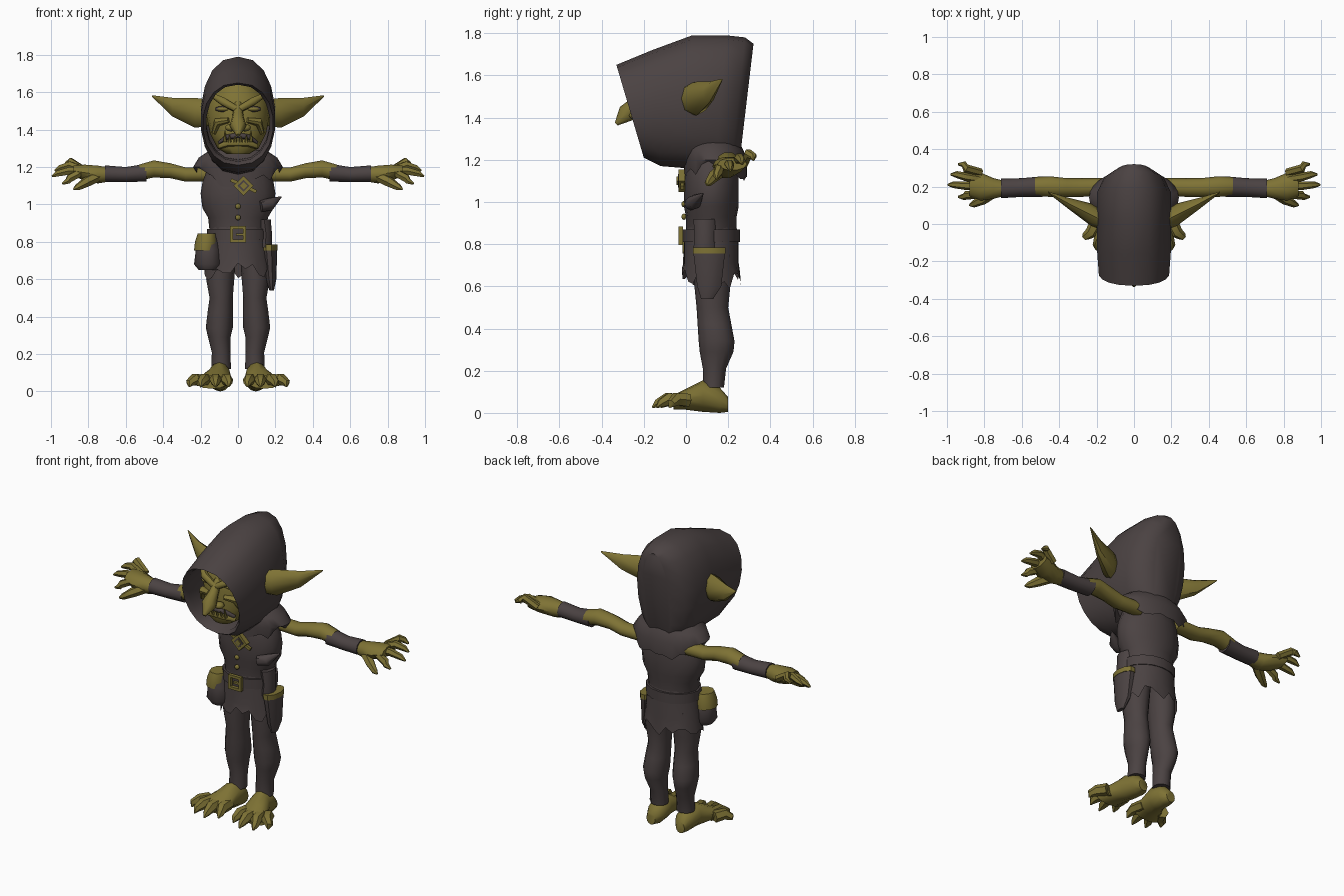
import bpy
import bmesh
import math
import random
from mathutils import Vector

random.seed(4)
default_cube = bpy.data.objects.get("Cube")
if default_cube:
    bpy.data.objects.remove(default_cube, do_unlink=True)


def make_material(name, colour):
    material = bpy.data.materials.new(name)
    material.use_nodes = True
    material.diffuse_color = (*colour, 1)
    material.node_tree.nodes["Principled BSDF"].inputs["Base Color"].default_value = (*colour, 1)
    return material


CLOTH = make_material("dark cloth", (.07, .055, .055))
SKIN = make_material("olive skin", (.21, .17, .035))


def finish(name, mesh_builder, material, mirrored=False, angle=45):
    """Turn a bmesh into a shaded, optionally mirrored object."""
    bmesh.ops.recalc_face_normals(mesh_builder, faces=mesh_builder.faces)
    mesh = bpy.data.meshes.new(name)
    mesh_builder.to_mesh(mesh)
    mesh_builder.free()
    mesh.materials.append(material)
    part = bpy.data.objects.new(name, mesh)
    bpy.context.scene.collection.objects.link(part)
    bpy.ops.object.select_all(action='DESELECT')
    part.select_set(True)
    bpy.context.view_layer.objects.active = part
    bpy.ops.object.shade_smooth_by_angle(angle=math.radians(angle))
    if mirrored:
        modifier = part.modifiers.new("mirror", 'MIRROR')
        modifier.use_clip = False
        modifier.use_mirror_merge = False
    return part


def skin_rings(name, rings, material, mirrored=False, cap_start=True, cap_end=True):
    """Bridge rings of points into one surface."""
    bm = bmesh.new()
    loops = [[bm.verts.new(point) for point in ring] for ring in rings]
    count = len(loops[0])
    for lower, upper in zip(loops, loops[1:]):
        for i in range(count):
            j = (i + 1) % count
            bm.faces.new((lower[i], lower[j], upper[j], upper[i]))
    if cap_start:
        bm.faces.new(loops[0])
    if cap_end:
        bm.faces.new(loops[-1])
    return finish(name, bm, material, mirrored)


def loft(name, axis, sections, material, mirrored=False, sides=12, hem=None, cap_start=True):
    """Ellipses along an axis: (position, centre a, centre b, radius a, radius b)."""
    rings = []
    for along, ca, cb, ra, rb in sections:
        ring = []
        for i in range(sides):
            angle = math.tau * i / sides
            point = [ca + ra * math.cos(angle), cb + rb * math.sin(angle)]
            point.insert("xyz".index(axis), along)
            ring.append(point)
        rings.append(ring)
    if hem:
        for point in rings[-1]:
            point[2] += hem(point)
    return skin_rings(name, rings, material, mirrored, cap_start, hem is None)


def tube(name, path, material, mirrored=False, sides=8):
    """Round tube through (x, y, z, radius) points."""
    centres = [Vector(p[:3]) for p in path]
    rings = []
    for k, centre in enumerate(centres):
        ahead = centres[min(k + 1, len(path) - 1)] - centres[max(k - 1, 0)]
        turn = ahead.to_track_quat('Z', 'Y')
        rings.append([centre + turn @ Vector((math.cos(a), math.sin(a), 0)) * path[k][3]
                      for a in (math.tau * i / sides for i in range(sides))])
    return skin_rings(name, rings, material, mirrored)


def block(name, centre, size, material, tilt=0):
    bm = bmesh.new()
    bmesh.ops.create_cube(bm, size=1)
    bmesh.ops.scale(bm, vec=size, verts=bm.verts)
    part = finish(name, bm, material)
    part.location = centre
    part.rotation_euler.y = math.radians(tilt)
    return part


def ball(name, centre, size, material, mirrored=False):
    bm = bmesh.new()
    bmesh.ops.create_icosphere(bm, subdivisions=2, radius=1)
    bmesh.ops.scale(bm, vec=size, verts=bm.verts)
    bmesh.ops.translate(bm, vec=centre, verts=bm.verts)
    return finish(name, bm, material, mirrored)


# Hood: tilted rings from the inner lining, round the rim, to the back
hood_rings = []
for top_y, top_z, low_y, low_z, width in (
        (-.05, 1.66, -.03, 1.24, .17), (-.3, 1.64, -.18, 1.23, .17), (-.33, 1.65, -.2, 1.21, .19),
        (-.16, 1.72, -.12, 1.17, .2), (.03, 1.79, 0, 1.16, .2), (.19, 1.79, .14, 1.15, .2),
        (.28, 1.78, .21, 1.15, .16), (.32, 1.75, .25, 1.16, .09)):
    top, low = Vector((0, top_y, top_z)), Vector((0, low_y, low_z))
    ring = []
    for i in range(18):
        angle = math.tau * i / 18
        side = math.copysign(abs(math.sin(angle)) ** .85, math.sin(angle))
        ring.append((top + low) / 2 + (top - low) / 2 * math.cos(angle) + Vector((side * width, 0, 0)))
    hood_rings.append(ring)
skin_rings("hood", hood_rings, CLOTH, cap_start=False)

# Head and face
loft("head", "z", [(1.27, 0, -.14, .06, .05), (1.3, 0, -.11, .11, .1), (1.38, 0, -.07, .15, .15),
                   (1.48, 0, -.05, .17, .16), (1.56, 0, -.05, .16, .15), (1.64, 0, -.04, .1, .11)],
     SKIN, sides=16)
tube("nose", [(0, -.19, 1.54, .02), (0, -.24, 1.47, .03), (0, -.28, 1.42, .045), (0, -.33, 1.37, .01)], SKIN)
ball("nostrils", (.04, -.24, 1.41), (.03, .03, .02), SKIN, True)
tube("brows", [(.01, -.22, 1.51, .018), (.08, -.21, 1.55, .022), (.15, -.14, 1.59, .012)], SKIN, True)
ball("eye_sockets", (.08, -.185, 1.51), (.045, .014, .016), CLOTH, True)
ball("eyes", (.08, -.19, 1.51), (.035, .016, .011), SKIN, True)
tube("cheeks", [(.05, -.21, 1.45, .014), (.11, -.18, 1.44, .024), (.13, -.16, 1.38, .012)], SKIN, True)
tube("mouth", [(-.1, -.175, 1.33, .01), (-.06, -.207, 1.36, .014), (0, -.22, 1.37, .015),
               (.06, -.207, 1.36, .014), (.1, -.175, 1.33, .01)], CLOTH)
tube("lower_lip", [(-.1, -.17, 1.31, .014), (-.05, -.205, 1.33, .02), (.05, -.205, 1.33, .02),
                   (.1, -.17, 1.31, .014)], SKIN)
for x, height in ((.07, .06), (.045, .035), (.015, .03)):
    tube("lower_teeth", [(x, -.22, 1.335, .011), (x, -.235, 1.335 + height, .002)], SKIN, True, 6)
loft("ears", "x", [(.15, .01, 1.49, .05, .07), (.23, .05, 1.49, .06, .08), (.35, .11, 1.52, .03, .05),
                   (.46, .17, 1.58, .004, .004)], SKIN, True, 8)

# Torso, ragged shoulder cape and ragged skirt
loft("torso", "z", [(.84, 0, .12, .15, .12), (.93, 0, .12, .16, .12), (.98, 0, .12, .19, .13),
                    (1.06, 0, .12, .2, .13), (1.12, 0, .12, .19, .13), (1.2, 0, .12, .16, .12),
                    (1.26, 0, .1, .09, .09)], CLOTH, sides=16)
loft("shoulder_cape", "z", [(1.29, 0, .13, .15, .12), (1.25, 0, .13, .21, .14), (1.2, 0, .14, .24, .15),
                            (1.1, 0, .14, .22, .15)], CLOTH, sides=28, cap_start=False,
     hem=lambda p: 1.8 * p[0] ** 2 + random.uniform(-.03, .03))
loft("skirt", "z", [(.88, 0, .12, .15, .12), (.8, 0, .12, .16, .13), (.71, 0, .12, .17, .13),
                    (.63, 0, .12, .18, .14)], CLOTH, sides=28, cap_start=False,
     hem=lambda p: random.uniform(-.05, .04) + (.05 if p[1] < .05 and abs(p[0]) < .08 else 0))
tube("chest_flap", [(.12, .02, .99, .03), (.17, .04, 1, .035), (.23, .08, 1.04, .004)], CLOTH)

# Belt, buckle, buttons and brooch
loft("belt", "z", [(.81, 0, .12, .165, .135), (.87, 0, .12, .165, .135)], CLOTH, sides=16)
for side in (-1, 1):
    block("buckle_post", (.036 * side, -.025, .84), (.016, .02, .085), SKIN)
    block("buckle_bar", (0, -.025, .84 + .036 * side), (.085, .02, .016), SKIN)
block("buckle_prong", (.01, -.025, .84), (.04, .015, .012), SKIN)
for height in (.93, .99):
    ball("button", (0, -.01, height), (.015, .012, .015), SKIN)
block("brooch", (.03, -.02, 1.1), (.075, .03, .075), SKIN, 45)
block("brooch_inlay", (.03, -.035, 1.1), (.045, .008, .045), CLOTH, 45)
block("brooch_stud", (.03, -.04, 1.1), (.028, .01, .028), SKIN, 45)
block("brooch_pin", (.03, -.018, 1.1), (.15, .015, .018), SKIN, 25)

# Pouch at the right hip
loft("pouch", "z", [(.65, -.16, .05, .05, .05), (.68, -.16, .05, .075, .07), (.76, -.16, .05, .065, .065),
                    (.83, -.16, .05, .05, .05)], CLOTH, sides=10)
loft("pouch_flap", "z", [(.755, -.175, .05, .06, .07), (.8, -.17, .05, .06, .07), (.845, -.165, .05, .05, .055)],
     SKIN, sides=10)

# Sheath at the left hip
loft("sheath", "z", [(.54, .18, .1, .012, .03), (.6, .175, .11, .03, .06), (.77, .165, .11, .045, .08)],
     CLOTH, sides=10)
loft("sheath_band", "z", [(.755, .165, .11, .047, .082), (.785, .165, .11, .047, .082)], SKIN, sides=10)
loft("sheath_handle", "z", [(.77, .145, .09, .035, .055), (.84, .15, .09, .032, .05), (.92, .14, .09, .035, .055)],
     CLOTH, sides=8)

# Arms, cuffs and hands
loft("arms", "x", [(.13, .2, 1.16, .045, .04), (.28, .195, 1.16, .05, .04), (.36, .195, 1.18, .05, .042),
                   (.45, .2, 1.19, .055, .048), (.53, .2, 1.17, .05, .045)], SKIN, True, 10)
loft("cuffs", "x", [(.49, .2, 1.17, .055, .05), (.6, .195, 1.16, .05, .042), (.71, .19, 1.165, .052, .046)],
     CLOTH, True, 10)
loft("hands", "x", [(.69, .19, 1.16, .04, .04), (.75, .19, 1.16, .055, .05), (.82, .2, 1.17, .075, .045),
                    (.88, .22, 1.18, .07, .03)], SKIN, True, 10)
for y_root, y_tip, x_tip, z_tip in ((.16, .145, .94, 1.11), (.2, .21, .995, 1.15),
                                    (.24, .265, .98, 1.18), (.275, .32, .94, 1.2)):
    middle = (y_root + y_tip) / 2
    tube("fingers", [(.82, y_root, 1.18, .022), (.9, middle, z_tip + .03, .023),
                     (x_tip - .03, y_tip, z_tip + .015, .018), (x_tip, y_tip, z_tip, .006)], SKIN, True, 6)
tube("thumbs", [(.75, .17, 1.15, .03), (.81, .13, 1.12, .028), (.86, .105, 1.09, .018), (.88, .1, 1.08, .005)],
     SKIN, True, 6)

# Legs, feet and clawed toes
loft("legs", "z", [(.75, .085, .13, .075, .09), (.6, .095, .125, .075, .085), (.5, .09, .125, .062, .075),
                   (.42, .095, .135, .068, .08), (.34, .1, .145, .072, .085), (.29, .1, .145, .06, .08),
                   (.21, .09, .135, .05, .055), (.12, .09, .13, .052, .05)], CLOTH, True)
loft("feet", "y", [(.2, .1, .04, .03, .035), (.16, .095, .06, .055, .06), (.08, .1, .08, .062, .075),
                   (0, .12, .065, .08, .05), (-.06, .14, .05, .09, .035)], SKIN, True)
for x_root, x_tip, y_tip in ((.07, .05, -.12), (.12, .12, -.16), (.165, .2, -.14), (.2, .26, -.08)):
    middle = (x_root + x_tip) / 2
    tube("toes", [(x_root, .01, .06, .035), (middle, y_tip * .6, .065, .033),
                  (x_tip, y_tip * .85, .045, .022), (x_tip, y_tip, .025, .004)], SKIN, True, 6)
